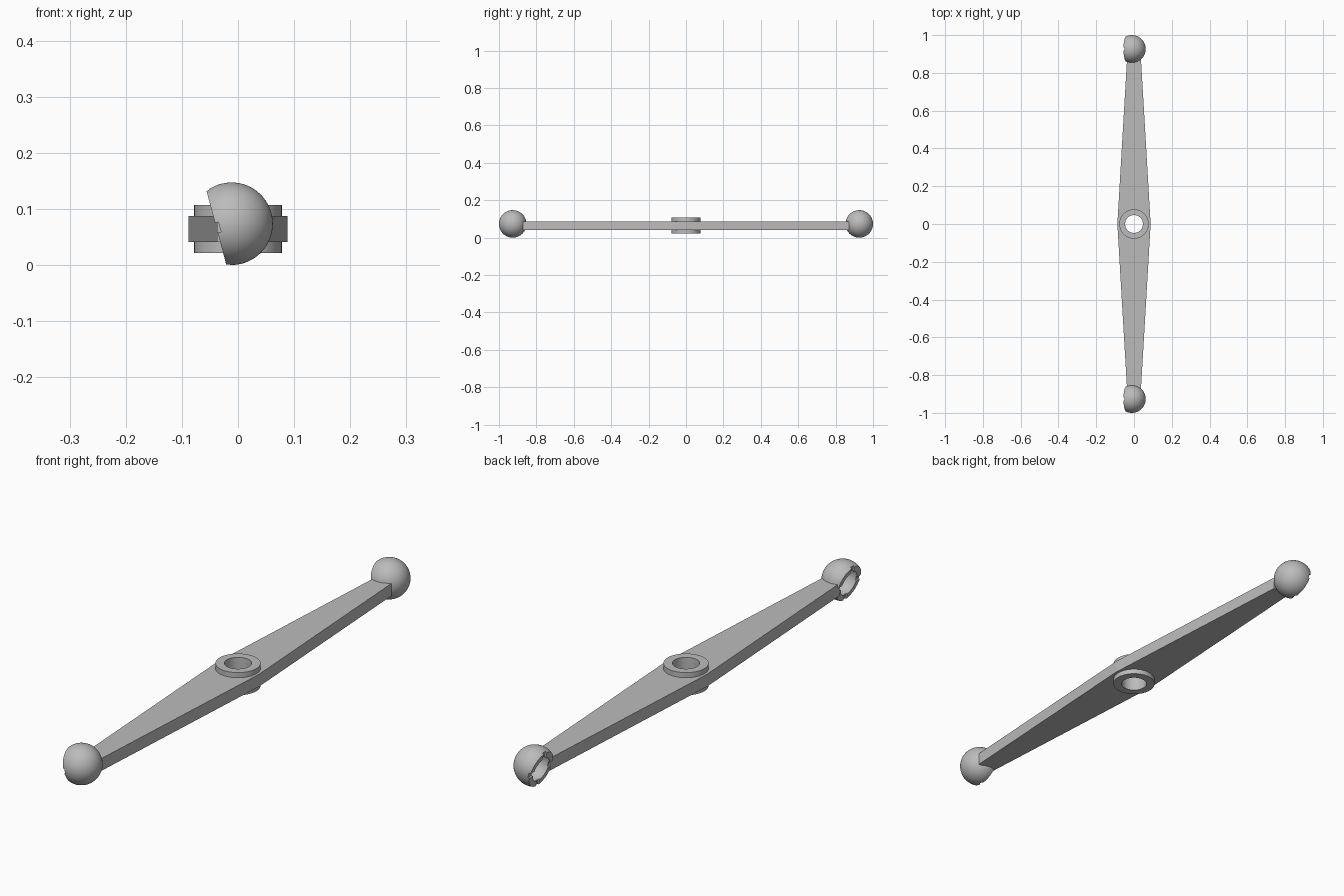
import bpy, bmesh
from math import sin, cos, acos, pi, radians
from mathutils import Matrix, Vector

cube = bpy.data.objects.get("Cube")
if cube:
    bpy.data.objects.remove(cube, do_unlink=True)

grey = bpy.data.materials.new("plain_grey")
grey.use_nodes = True
COLOUR = (0.5, 0.5, 0.5, 1)
grey.diffuse_color = COLOUR
grey.node_tree.nodes["Principled BSDF"].inputs["Base Color"].default_value = COLOUR

MID = 0.064                    # height of the bar's centre plane
BALL, CAVITY, CUT = 0.0735, 0.054, 0.028
BALL_X, BALL_Y = -0.0115, 0.9265


def add_object(name, bm):
    bmesh.ops.recalc_face_normals(bm, faces=bm.faces)
    mesh = bpy.data.meshes.new(name)
    bm.to_mesh(mesh)
    bm.free()
    mesh.materials.append(grey)
    obj = bpy.data.objects.new(name, mesh)
    bpy.context.collection.objects.link(obj)
    return obj


def cylinder(name, radius, height):
    bm = bmesh.new()
    bmesh.ops.create_cone(bm, cap_ends=True, segments=64, radius1=radius,
                          radius2=radius, depth=height,
                          matrix=Matrix.Translation((0, 0, MID)))
    return add_object(name, bm)


def box(name, centre, size):
    bm = bmesh.new()
    bmesh.ops.create_cube(bm, size=1, matrix=Matrix.Translation(centre)
                          @ Matrix.Diagonal((*size, 1)))
    return add_object(name, bm)


def cut(obj, cutter):
    mod = obj.modifiers.new("cut", "BOOLEAN")
    mod.operation, mod.solver, mod.object = "DIFFERENCE", "EXACT", cutter
    bpy.context.view_layer.objects.active = obj
    bpy.ops.object.modifier_apply(modifier=mod.name)
    bpy.data.objects.remove(cutter, do_unlink=True)


def smooth(obj):
    bpy.ops.object.select_all(action="DESELECT")
    obj.select_set(True)
    bpy.context.view_layer.objects.active = obj
    bpy.ops.object.shade_smooth_by_angle(angle=radians(30))


# Tapered bar with a clearance hole hidden under the hub
bm = bmesh.new()
END_X, END_Y, WIDE = 0.037, 0.872, 0.088
outline = [(END_X, -END_Y), (WIDE, 0), (END_X, END_Y),
           (-END_X, END_Y), (-WIDE, 0), (-END_X, -END_Y)]
base = bm.faces.new([bm.verts.new((x, y, MID - 0.0235)) for x, y in outline])
top = bmesh.ops.extrude_face_region(bm, geom=[base])["geom"]
bmesh.ops.translate(bm, vec=(0, 0, 0.047),
                    verts=[v for v in top if isinstance(v, bmesh.types.BMVert)])
arm = add_object("tapered_arm", bm)
cut(arm, cylinder("clearance", 0.06, 0.3))

# Hub ring around the pivot bore
hub = cylinder("pivot_hub", 0.078, 0.086)
cut(hub, cylinder("bore", 0.047, 0.3))
smooth(hub)


def arc(radius, steps):
    """Half profile from the closed back of the shell to its flat rim."""
    stop = acos(-CUT / radius)
    return [Vector((radius * cos(stop * i / steps), 0, radius * sin(stop * i / steps)))
            for i in range(steps + 1)]


def ball_socket(name, y):
    # Hollow truncated shell, turned about its opening axis
    bm = bmesh.new()
    profile = arc(BALL, 24) + arc(CAVITY, 20)[::-1]
    verts = [bm.verts.new(p) for p in profile]
    edges = [bm.edges.new(pair) for pair in zip(verts, verts[1:])]
    bmesh.ops.spin(bm, geom=verts + edges, cent=(0, 0, 0), axis=(1, 0, 0),
                   angle=2 * pi, steps=64, use_merge=True)
    bmesh.ops.remove_doubles(bm, verts=bm.verts, dist=0.00001)
    ball = add_object(name, bm)
    # Crossed slots in the rim
    for size in ((0.1, 0.2, 0.018), (0.1, 0.018, 0.2)):
        cut(ball, box("slot", (-0.072, 0, 0), size))
    smooth(ball)
    ball.location = (BALL_X, y, BALL)
    ball.rotation_euler.y = radians(-15)


ball_socket("front_ball_socket", -BALL_Y)
ball_socket("back_ball_socket", BALL_Y)
